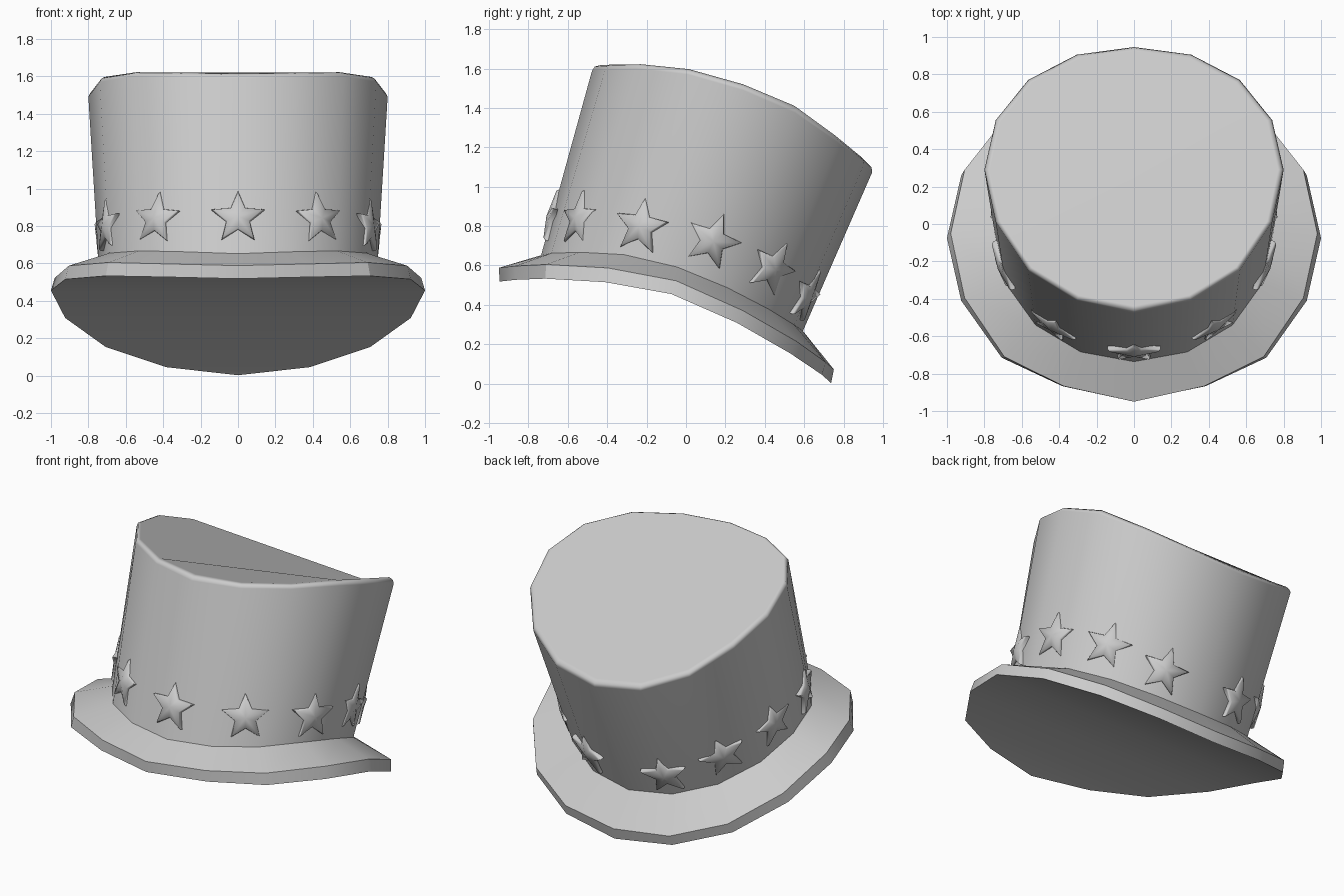
import bpy, math
from mathutils import Vector

if "Cube" in bpy.data.objects:
    bpy.data.objects.remove(bpy.data.objects["Cube"])

felt = bpy.data.materials.new("grey_felt")
felt.diffuse_color = (0.6, 0.6, 0.6, 1)
felt.use_nodes = True
felt.node_tree.nodes["Principled BSDF"].inputs["Base Color"].default_value = felt.diffuse_color
SIDES = 16
HALF = SIDES // 2


def make(name, verts, faces, angle):
    me = bpy.data.meshes.new(name)
    me.from_pydata(verts, [], faces)
    me.materials.append(felt)
    ob = bpy.data.objects.new(name, me)
    bpy.context.collection.objects.link(ob)
    bpy.context.view_layer.objects.active = ob
    ob.select_set(True)
    bpy.ops.object.mode_set(mode='EDIT')
    bpy.ops.mesh.select_all(action='SELECT')
    bpy.ops.mesh.normals_make_consistent(inside=False)
    bpy.ops.object.mode_set(mode='OBJECT')
    bpy.ops.object.shade_smooth_by_angle(angle=math.radians(angle))
    ob.select_set(False)
    return ob


def ring(radius, ys, zs):
    """Mirrored loop whose side profile runs front to back through ys, zs."""
    pts = []
    for i in range(SIDES):
        k = min(i, SIDES - i)
        pts.append(Vector((radius * math.sin(2 * math.pi * i / SIDES), ys[k], zs[k])))
    return pts


def bands(rings):
    return [(r * SIDES + i, r * SIDES + (i + 1) % SIDES,
             (r + 1) * SIDES + (i + 1) % SIDES, (r + 1) * SIDES + i)
            for r in range(rings - 1) for i in range(SIDES)]


def cap(r):
    """Strips running side to side, so the cap bends only front to back."""
    o = r * SIDES
    f = [(o, o + 1, o + SIDES - 1), (o + HALF, o + HALF + 1, o + HALF - 1)]
    f += [(o + k, o + k + 1, o + SIDES - k - 1, o + SIDES - k) for k in range(1, HALF - 1)]
    return f


# Loops shared by the parts
rim_low = ring(1.0, [-.947, -.867, -.715, -.41, -.075, .26, .53, .69, .737],
               [.518, .527, .533, .515, .455, .308, .153, .045, .002])
rim_top = ring(.98, [-.95, -.867, -.71, -.395, -.05, .29, .56, .71, .751],
               [.588, .597, .605, .587, .522, .37, .215, .108, .072])
base = ring(.745, [-.736, -.684, -.54, -.315, -.045, .21, .42, .55, .594],
            [.652, .662, .667, .655, .592, .487, .378, .298, .267])
crown_edge = ring(.8, [-.477, -.41, -.25, .01, .29, .555, .77, .905, .946],
                  [1.59, 1.596, 1.6, 1.57, 1.49, 1.375, 1.225, 1.115, 1.074])
bevel_mid = ring(.79, [-.463, -.4, -.242, .012, .292, .557, .766, .9, .942],
                 [1.61, 1.614, 1.616, 1.588, 1.51, 1.397, 1.245, 1.137, 1.098])
crown_top = ring(.77, [-.437, -.38, -.23, .015, .29, .55, .755, .882, .922],
                 [1.617, 1.62, 1.622, 1.597, 1.52, 1.411, 1.262, 1.158, 1.12])

# Brim: underside, edge and upper slope
make("brim", rim_low + rim_top + base, bands(3) + cap(0), 30)

# Crown: tapered wall, rounded edge and one-piece top
top_face = [tuple(range(3 * SIDES, 4 * SIDES))]
crown = make("crown", base + crown_edge + bevel_mid + crown_top, bands(4) + top_face, 60)
crown.modifiers.new("even_shading", 'WEIGHTED_NORMAL')


# Stars around the crown
def on_wall(deg, t):
    p = (deg % 360) / 360 * SIDES
    i, f = int(p), p % 1
    j = (i + 1) % SIDES
    low, high = base[i].lerp(base[j], f), crown_edge[i].lerp(crown_edge[j], f)
    return low.lerp(high, t)


def star(name, deg, t):
    c = on_wall(deg, t)
    across = (on_wall(deg + 12, t) - on_wall(deg - 12, t)).normalized()
    up = on_wall(deg, .4) - on_wall(deg, .05)
    out = across.cross(up).normalized()
    up = out.cross(across)
    verts = []
    for scale, depth in ((1, -.02), (1, .0), (.93, .012)):
        for n in range(10):
            r = scale * (.148 if n % 2 == 0 else .066)
            a = math.pi * n / 5
            verts.append(c + across * r * math.sin(a) + up * r * math.cos(a) + out * depth)
    verts.append(c + out * .027)
    faces = [tuple(range(10))]
    for n in range(10):
        m = (n + 1) % 10
        faces += [(n, m, 10 + m, 10 + n), (10 + n, 10 + m, 20 + m, 20 + n), (20 + n, 20 + m, 30)]
    make(name, verts, faces, 70)


star("star_front", 0, .205)
places = ((36, .185), (70, .165), (100, .2), (129.5, .21), (158.5, .18))
for n, (deg, t) in enumerate(places):
    star(f"star_right_{n + 1}", deg, t)
    star(f"star_left_{n + 1}", -deg, t)
